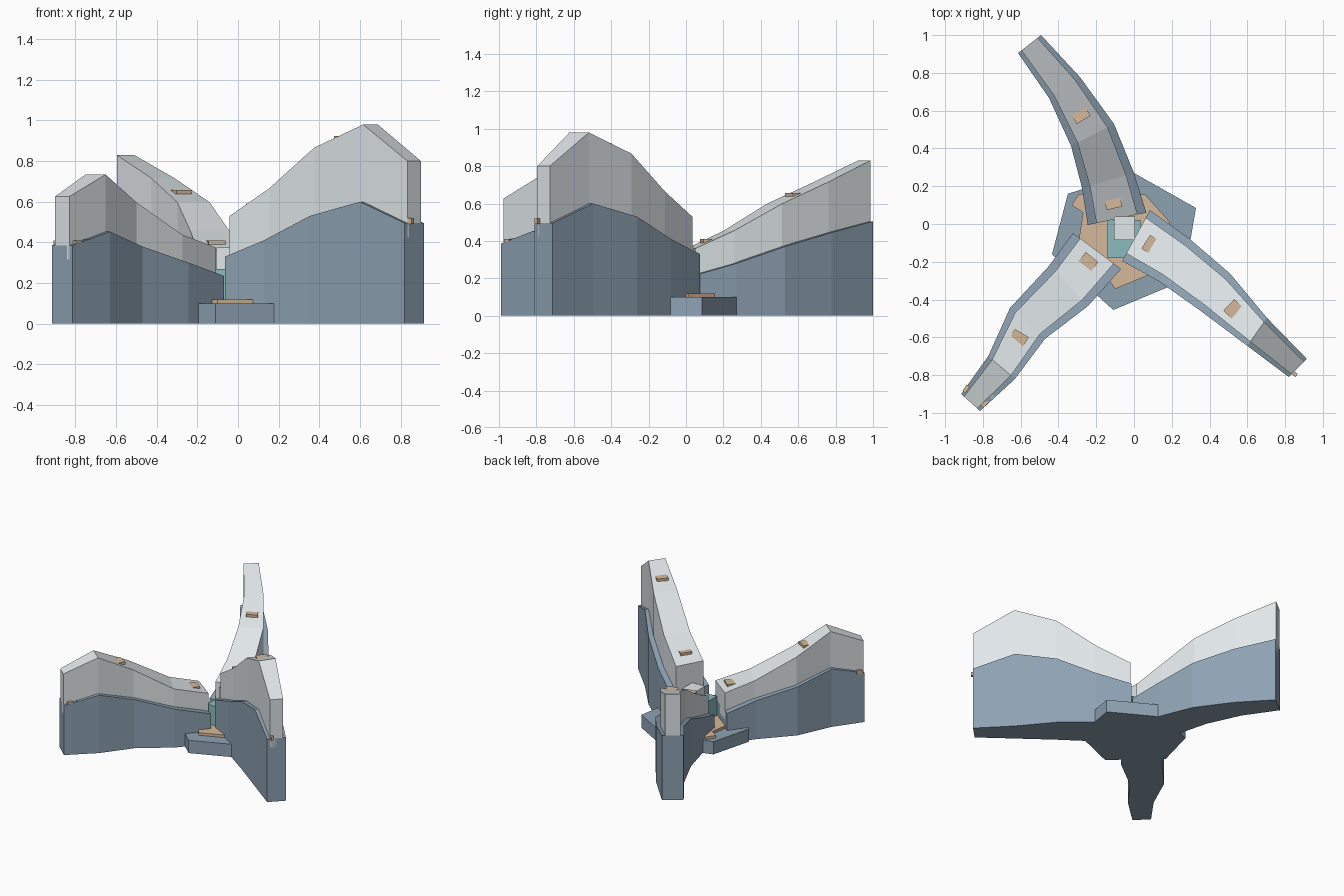
import bpy, bmesh, math
from mathutils import Vector

if "Cube" in bpy.data.objects:
    bpy.data.objects.remove(bpy.data.objects["Cube"])


def material(name, rgb):
    m = bpy.data.materials.new(name)
    m.diffuse_color = (*rgb, 1)
    m.use_nodes = True
    m.node_tree.nodes["Principled BSDF"].inputs["Base Color"].default_value = m.diffuse_color
    return m


SLATE = material("slate", (0.27, 0.36, 0.45))
PALE = material("pale", (0.75, 0.80, 0.82))
TAN = material("tan", (0.66, 0.48, 0.32))
TEAL = material("teal", (0.26, 0.50, 0.52))


def finish(name, bm, mat):
    bmesh.ops.recalc_face_normals(bm, faces=bm.faces)
    me = bpy.data.meshes.new(name)
    bm.to_mesh(me)
    bm.free()
    me.materials.append(mat)
    ob = bpy.data.objects.new(name, me)
    bpy.context.collection.objects.link(ob)
    return ob


def loft(name, stations, bottoms, tops, mat):
    """Skin a four-sided section along pairs of left/right plan points."""
    bm = bmesh.new()
    rings = []
    for (l, r), b, t in zip(stations, bottoms, tops):
        rings.append([bm.verts.new((p.x, p.y, z))
                      for p, z in ((l, b), (r, b), (r, t), (l, t))])
    for a, b in zip(rings, rings[1:]):
        for i in range(4):
            j = (i + 1) % 4
            bm.faces.new((a[i], a[j], b[j], b[i]))
    bm.faces.new(rings[0])
    bm.faces.new(rings[-1])
    return finish(name, bm, mat)


def slab(name, pts, z0, z1, mat):
    bm = bmesh.new()
    f = bm.faces.new([bm.verts.new((x, y, z0)) for x, y in pts])
    ext = bmesh.ops.extrude_face_region(bm, geom=[f])
    bmesh.ops.translate(bm, vec=(0, 0, z1 - z0),
                        verts=[v for v in ext["geom"] if isinstance(v, bmesh.types.BMVert)])
    return finish(name, bm, mat)


def box(name, loc, size, mat, angle=0.0):
    bm = bmesh.new()
    bmesh.ops.create_cube(bm, size=1)
    bmesh.ops.scale(bm, vec=size, verts=bm.verts)
    ob = finish(name, bm, mat)
    ob.location = loc
    ob.rotation_euler.z = angle
    return ob


# Wings: left edge, right edge, wall heights, roof heights, step positions (segment, fraction)
WINGS = {
    "back": (
        [(-.245, -.005), (-.275, .19), (-.333, .413), (-.45, .667), (-.614, .905)],
        [(.065, .06), (0, .27), (-.106, .53), (-.286, .778), (-.492, 1.0)],
        [.22, .28, .37, .445, .505], [.36, .455, .598, .715, .83],
        [(0, .42), (2, .42)]),
    "front_left": (
        [(-.323, -.048), (-.45, -.222), (-.656, -.444), (-.772, -.70), (-.915, -.90)],
        [(-.069, -.238), (-.243, -.434), (-.471, -.608), (-.63, -.82), (-.815, -.99)],
        [.235, .30, .38, .453, .385], [.374, .438, .596, .734, .626],
        [(0, .3), (2, .33)]),
    "front_right": (
        [(-.063, -.196), (.127, -.30), (.353, -.46), (.60, -.645), (.82, -.81)],
        [(.085, .074), (.296, -.08), (.508, -.262), (.704, -.497), (.915, -.714)],
        [.33, .41, .53, .60, .495], [.53, .665, .867, .98, .80],
        [(0, .38), (2, .42)]),
}

for side, (left, right, wall, roof, steps) in WINGS.items():
    outer = [(Vector(l), Vector(r)) for l, r in zip(left, right)]
    inner = [(l.lerp(r, .15), l.lerp(r, .85)) for l, r in outer]
    loft(side + "_lower_wall", outer, [0] * 5, wall, SLATE)
    loft(side + "_upper_wall", inner, [z - .07 for z in wall], roof, PALE)
    # Roof steps, half sunk into the slope
    mids = [(l + r) / 2 for l, r in outer]
    for n, (i, t) in enumerate(steps):
        p = mids[i].lerp(mids[i + 1], t)
        d = mids[i + 1] - mids[i]
        z = roof[i] + (roof[i + 1] - roof[i]) * t
        box(f"{side}_roof_step_{n + 1}", (p.x, p.y, z), (.06, .085, .02),
            TAN, math.atan2(d.y, d.x))

# Ground plinth and paving plate
slab("plinth", [(.328, .085), (0, .27), (-.35, .16), (-.434, -.16),
                (-.11, -.455), (.262, -.30)], 0, .10, SLATE)
slab("paving", [(-.29, .16), (.06, .155), (.19, .01), (.09, -.265), (-.1, -.344),
                (-.29, -.07), (-.27, .06), (-.33, .10)], .10, .12, TAN)

# Central core
box("core", (-.053, -.08, .185), (.175, .20, .17), TEAL)
box("core_cap", (-.05, -.022, .32), (.11, .125, .11), PALE)

# Small ledge blocks at the wing tips
for n, (x, y, z, a) in enumerate([(-.889, -.873, .395, .95), (-.79, -.952, .395, .75),
                                  (.845, -.79, .505, -.65)]):
    box(f"ledge_block_{n + 1}", (x, y, z), (.04, .02, .03), TAN, a)
box("ledge_lamp", (-.745, -.91, .405), (.035, .015, .02), TEAL, .75)
